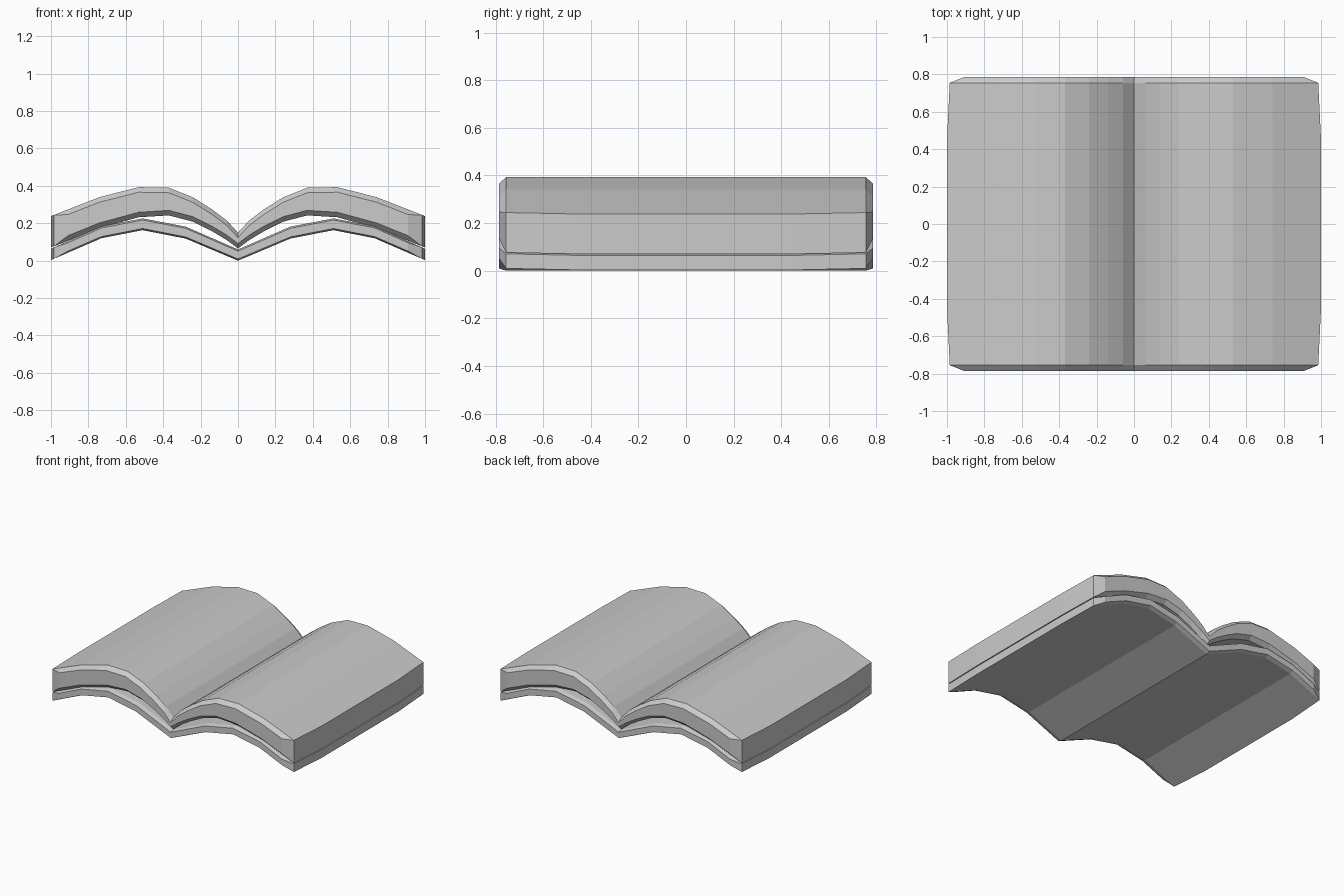
import bpy

if "Cube" in bpy.data.objects:
    bpy.data.objects.remove(bpy.data.objects["Cube"])

# Stations along y: (y, half width, whether the face edges are chamfered in here)
STATIONS = [(-0.785, 0.91, 1), (-0.755, 0.985, 0), (-0.45, 1.0, 0),
            (0.45, 1.0, 0), (0.755, 0.985, 0), (0.785, 0.91, 1)]


def clip(profile, width):
    """Shorten the half profile so that it ends at the given half width."""
    (x0, z0), (x1, z1) = profile[-2:]
    t = (width - x0) / (x1 - x0)
    return profile[:-1] + [(width, z0 + t * (z1 - z0))]


def section(top, bottom, y, width, inset):
    """Closed mirrored cross-section: top left to right, then bottom back."""
    t = [(x, z - inset) for x, z in clip(top, width)]
    b = [(x, z + inset) for x, z in clip(bottom, width)]
    t = [(-x, z) for x, z in t[:0:-1]] + t
    b = [(-x, z) for x, z in b[:0:-1]] + b
    return [(x, y, z) for x, z in t + b[::-1]]


def loft(name, top, bottom, chamfer):
    verts, faces = [], []
    for y, width, edge in STATIONS:
        verts += section(top, bottom, y, width, chamfer * edge)
    n = len(verts) // len(STATIONS)
    for r in range(len(STATIONS) - 1):
        for i in range(n):
            j = (i + 1) % n
            faces.append((r * n + i, r * n + j, (r + 1) * n + j, (r + 1) * n + i))
    # end faces, as strips between the top and bottom lines
    last = (len(STATIONS) - 1) * n
    for i in range(n // 2 - 1):
        quad = (i, n - 1 - i, n - 2 - i, i + 1)
        faces.append(quad)
        faces.append(tuple(last + k for k in reversed(quad)))
    mesh = bpy.data.meshes.new(name)
    mesh.from_pydata(verts, [], faces)
    mesh.validate()
    obj = bpy.data.objects.new(name, mesh)
    bpy.context.collection.objects.link(obj)
    # consistent outward normals
    import bmesh
    bm = bmesh.new()
    bm.from_mesh(mesh)
    bmesh.ops.recalc_face_normals(bm, faces=bm.faces)
    bm.to_mesh(mesh)
    bm.free()
    return obj


# Thick curved page block
loft("pages",
     [(0, 0.15), (0.06, 0.215), (0.14, 0.275), (0.24, 0.338),
      (0.37, 0.39), (0.53, 0.393), (0.74, 0.34), (1.0, 0.238)],
     [(0, 0.065), (0.06, 0.11), (0.14, 0.158), (0.24, 0.208),
      (0.37, 0.242), (0.53, 0.232), (0.74, 0.175), (1.0, 0.07)],
     0.027)

# Thin cover underneath
loft("cover",
     [(0, 0.06), (0.28, 0.182), (0.51, 0.226), (0.73, 0.184), (1.0, 0.064)],
     [(0, 0.0), (0.28, 0.118), (0.51, 0.163), (0.73, 0.12), (1.0, 0.003)],
     0.009)
